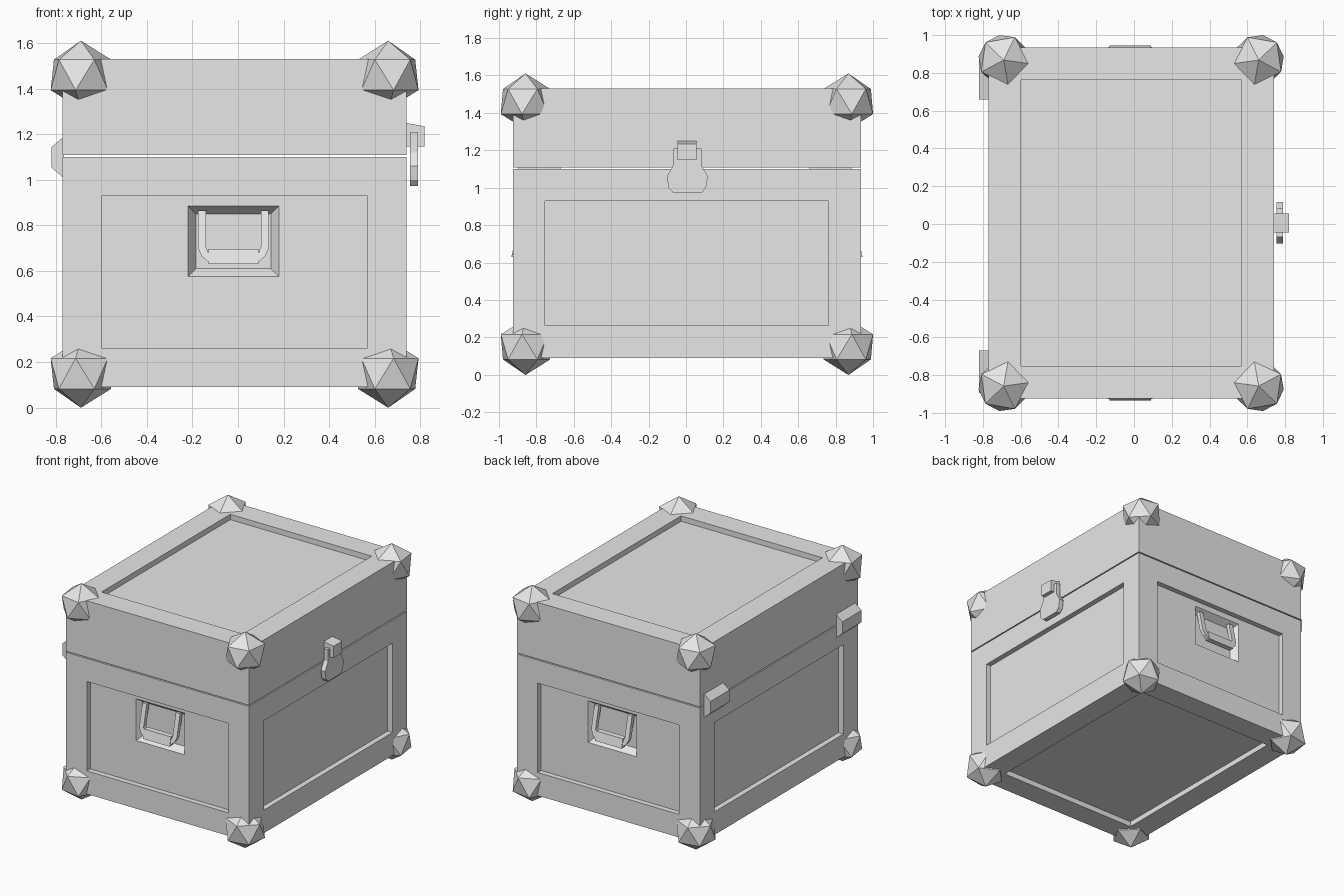
import bpy, bmesh
from mathutils import Matrix, Vector

if "Cube" in bpy.data.objects:
    bpy.data.objects.remove(bpy.data.objects["Cube"], do_unlink=True)

grey = bpy.data.materials.new("plain_grey")
grey.use_nodes = True
grey.diffuse_color = (0.8, 0.8, 0.8, 1)
grey.node_tree.nodes["Principled BSDF"].inputs["Base Color"].default_value = (0.8, 0.8, 0.8, 1)

CX, CY = -0.015, 0.005          # centre of the case
HX, HY = 0.755, 0.93            # half width and half depth
BOTTOM, SEAM, TOP = 0.09, 1.10, 1.53
GAP, PANEL = 0.008, 0.04


def finish(bm, name):
    bmesh.ops.recalc_face_normals(bm, faces=bm.faces)
    mesh = bpy.data.meshes.new(name)
    bm.to_mesh(mesh)
    bm.free()
    mesh.materials.append(grey)
    obj = bpy.data.objects.new(name, mesh)
    bpy.context.collection.objects.link(obj)
    return obj


def box(x0, x1, y0, y1, z0, z1):
    bm = bmesh.new()
    size = Matrix.Diagonal((x1 - x0, y1 - y0, z1 - z0, 1))
    centre = Vector((x0 + x1, y0 + y1, z0 + z1)) / 2
    bmesh.ops.create_cube(bm, size=1, matrix=Matrix.Translation(centre) @ size)
    return bm


def prism(name, points, offset):
    bm = bmesh.new()
    face = bm.faces.new([bm.verts.new(p) for p in points])
    new = bmesh.ops.extrude_face_region(bm, geom=[face], use_keep_orig=True)["geom"]
    moved = [v for v in new if isinstance(v, bmesh.types.BMVert)]
    bmesh.ops.translate(bm, verts=moved, vec=offset)
    return finish(bm, name)


def inset(bm, face, thickness, depth=0):
    bmesh.ops.inset_individual(bm, faces=[face], thickness=thickness, depth=depth,
                               use_even_offset=True)


def sunk_panel(bm, face):
    inset(bm, face, 0.172)
    inset(bm, face, 0.0, -PANEL)


def handle_recess(bm, face):
    # rectangular opening with sloping sides
    inset(bm, face, 0.1)
    mid = face.calc_center_median()
    for v in face.verts:
        v.co.x = CX - 0.205 if v.co.x < mid.x else CX + 0.195
        v.co.z = 0.575 if v.co.z < mid.z else 0.885
    inset(bm, face, 0.035, -0.05)


# Lower case: sunk panels all round and underneath
bm = box(CX - HX, CX + HX, CY - HY, CY + HY, BOTTOM, SEAM)
bm.normal_update()
for f in [f for f in bm.faces if f.normal.z < 0.5]:
    along_y = abs(f.normal.y) > 0.5
    sunk_panel(bm, f)
    if along_y:
        handle_recess(bm, f)
finish(bm, "lower_case")

# Lid with a sunk top panel
bm = box(CX - HX, CX + HX, CY - HY, CY + HY, SEAM + GAP, TOP)
bm.normal_update()
for f in [f for f in bm.faces if f.normal.z > 0.5]:
    sunk_panel(bm, f)
finish(bm, "lid")

# Faceted corner guards, mirrored in all three directions
for sx in (-1, 1):
    for sy in (-1, 1):
        for sz in (-1, 1):
            bm = bmesh.new()
            place = Matrix.Translation((CX + sx * 0.675, CY + sy * 0.863, 0.805 + sz * 0.656))
            flip = Matrix.Diagonal((-sx, -sy, sz, 1))
            turn = Matrix.Rotation(0.14, 4, "Z")
            bmesh.ops.create_icosphere(bm, subdivisions=1, radius=0.15,
                                       matrix=place @ flip @ turn)
            finish(bm, "corner_guard")

# Tilted drop handles, front and back
half = [(0.155, 0), (0.155, 0.165), (0.14, 0.2), (0.11, 0.225)]
inner = [(0.105, 0.2), (0.12, 0.16), (0.12, 0)]
loop = half + [(-x, d) for x, d in reversed(half)]
loop += [(-x, d) for x, d in reversed(inner)] + inner
grip = [(0.11, 0.168), (0.11, 0.235), (-0.11, 0.235), (-0.11, 0.168)]
for side, word in ((-1, "front"), (1, "back")):
    for part, outline, out, thick in (("arms", loop, 0, 0.03), ("grip", grip, 0.005, 0.042)):
        pts = [(CX - 0.005 + x, CY + side * (0.88 + out + 0.23 * d), 0.865 - d)
               for x, d in outline]
        prism(f"{word}_handle_{part}", pts, (0, -side * thick, 0))

# Latch: catch block on the lid and hanging hasp plate
prism("latch_catch", [(0.735, -0.045, 1.25), (0.82, -0.045, 1.235),
                      (0.82, -0.045, 1.147), (0.735, -0.045, 1.147)], (0, 0.1, 0))
hasp = [(0.075, 1.21), (0.075, 1.12), (0.11, 1.06), (0.1, 1.0), (0.075, 0.972)]
hasp += [(-y, z) for y, z in reversed(hasp)]
prism("latch_hasp", [(0.755, y + 0.007, z) for y, z in hasp], (0.035, 0, 0))

# Hinges on the opposite side
for y0 in (-0.895, 0.66):
    prism("hinge", [(-0.765, y0, 1.007), (-0.82, y0, 1.055),
                    (-0.82, y0, 1.143), (-0.765, y0, 1.19)], (0, 0.225, 0))
